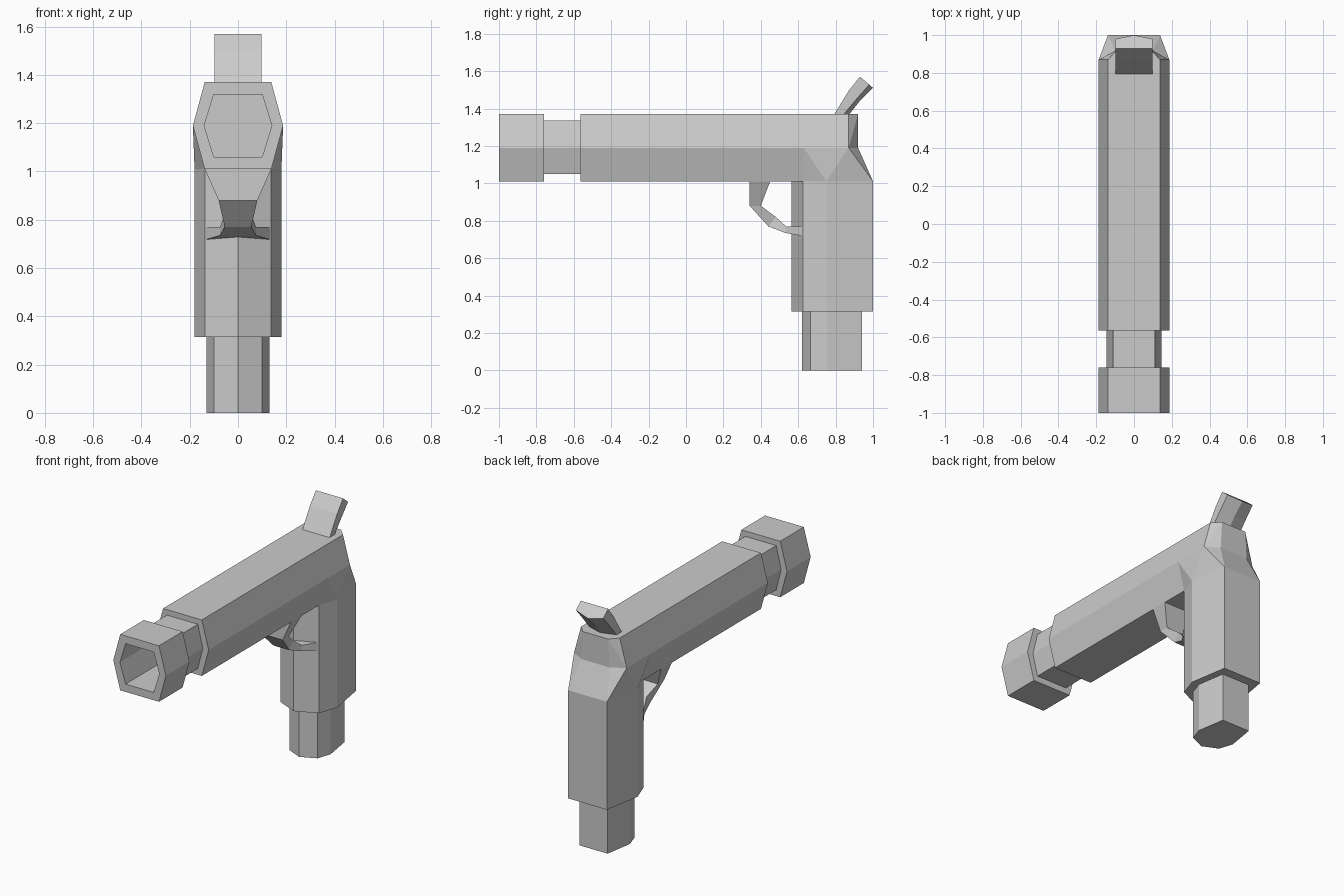
import bpy, bmesh

if "Cube" in bpy.data.objects:
    bpy.data.objects.remove(bpy.data.objects["Cube"])


def finish(name, bm):
    bmesh.ops.recalc_face_normals(bm, faces=bm.faces)
    mesh = bpy.data.meshes.new(name)
    bm.to_mesh(mesh)
    bm.free()
    obj = bpy.data.objects.new(name, mesh)
    bpy.context.collection.objects.link(obj)
    return obj


def loft(name, rings):
    """Skin a chain of closed rings and cap both ends."""
    bm = bmesh.new()
    rows = [[bm.verts.new(p) for p in ring] for ring in rings]
    for a, b in zip(rows, rows[1:]):
        for i in range(len(a)):
            j = (i + 1) % len(a)
            bm.faces.new((a[i], a[j], b[j], b[i]))
    bm.faces.new(rows[0])
    bm.faces.new(rows[-1])
    return finish(name, bm)


def hull(name, points):
    bm = bmesh.new()
    for p in points:
        bm.verts.new(p)
    res = bmesh.ops.convex_hull(bm, input=bm.verts)
    junk = [v for v in bm.verts if not v.link_faces]
    bmesh.ops.delete(bm, geom=junk, context='VERTS')
    bmesh.ops.dissolve_limit(bm, angle_limit=0.01, verts=bm.verts, edges=bm.edges)
    return finish(name, bm)


def hexagon(y, flat, wide, low, high):
    return [(-flat, y, high), (flat, y, high), (wide, y, 1.19),
            (flat, y, low), (-flat, y, low), (-wide, y, 1.19)]


def mirrored(half):
    """Plan outline from a front centre point plus right-hand points."""
    return half + [(-x, y) for x, y in reversed(half) if x]


def at(z, outline):
    return [(x, y, z) for x, y in outline]


def both(points):
    return [(s * x, y, z) for x, y, z in points for s in (-1, 1)]


# Barrel: bore, muzzle, neck and main body in one skin
bore = (0.10, 0.14, 1.06, 1.32)
neck = (0.11, 0.145, 1.05, 1.335)
body = (0.138, 0.187, 1.01, 1.37)
loft("barrel", [hexagon(y, *s) for y, s in (
    (-0.50, bore), (-1.0, bore), (-1.0, body), (-0.76, body),
    (-0.76, neck), (-0.565, neck), (-0.565, body), (0.63, body))])

# Grip and the narrower stub below it
grip = mirrored([(0, 0.565), (0.137, 0.625), (0.18, 0.75), (0.138, 1.0)])
stub = mirrored([(0, 0.62), (0.10, 0.665), (0.13, 0.755), (0.10, 0.94)])
loft("grip", [at(0.315, grip), at(1.01, grip)])
loft("grip_stub", [at(0, stub), at(0.315, stub)])

# Rear of the body, blending barrel into grip
middle = both([(0.187, 0.63, 1.19), (0.187, 0.87, 1.19), (0.10, 0.92, 1.19)])
top = both([(0.138, 0.63, 1.37), (0.138, 0.87, 1.37), (0.09, 0.92, 1.37)])
hull("rear_lower", at(1.01, grip) + middle)
hull("rear_upper", middle + top)

# Trigger guard: outer (y, z), inner (y, z), half width
guard = [((0.34, 1.01), (0.45, 1.01), 0.138), ((0.34, 0.88), (0.40, 0.88), 0.08),
         ((0.44, 0.77), (0.48, 0.82), 0.055), ((0.53, 0.735), (0.535, 0.77), 0.075),
         ((0.63, 0.717), (0.63, 0.77), 0.137)]
loft("trigger_guard", [[(-w, *o), (w, *o), (w, *i), (-w, *i)] for o, i, w in guard])

# Hammer: front, side and rear ridge (y, z) per section
w = 0.097
hammer = [((0.79, 1.365), (0.84, 1.365), (0.87, 1.365)),
          ((0.87, 1.495), (0.915, 1.455), (0.925, 1.435)),
          ((0.93, 1.57), (0.98, 1.528), (1.0, 1.51))]
loft("hammer", [[(-w, *f), (w, *f), (w, *s), (0, *r), (-w, *s)] for f, s, r in hammer])
